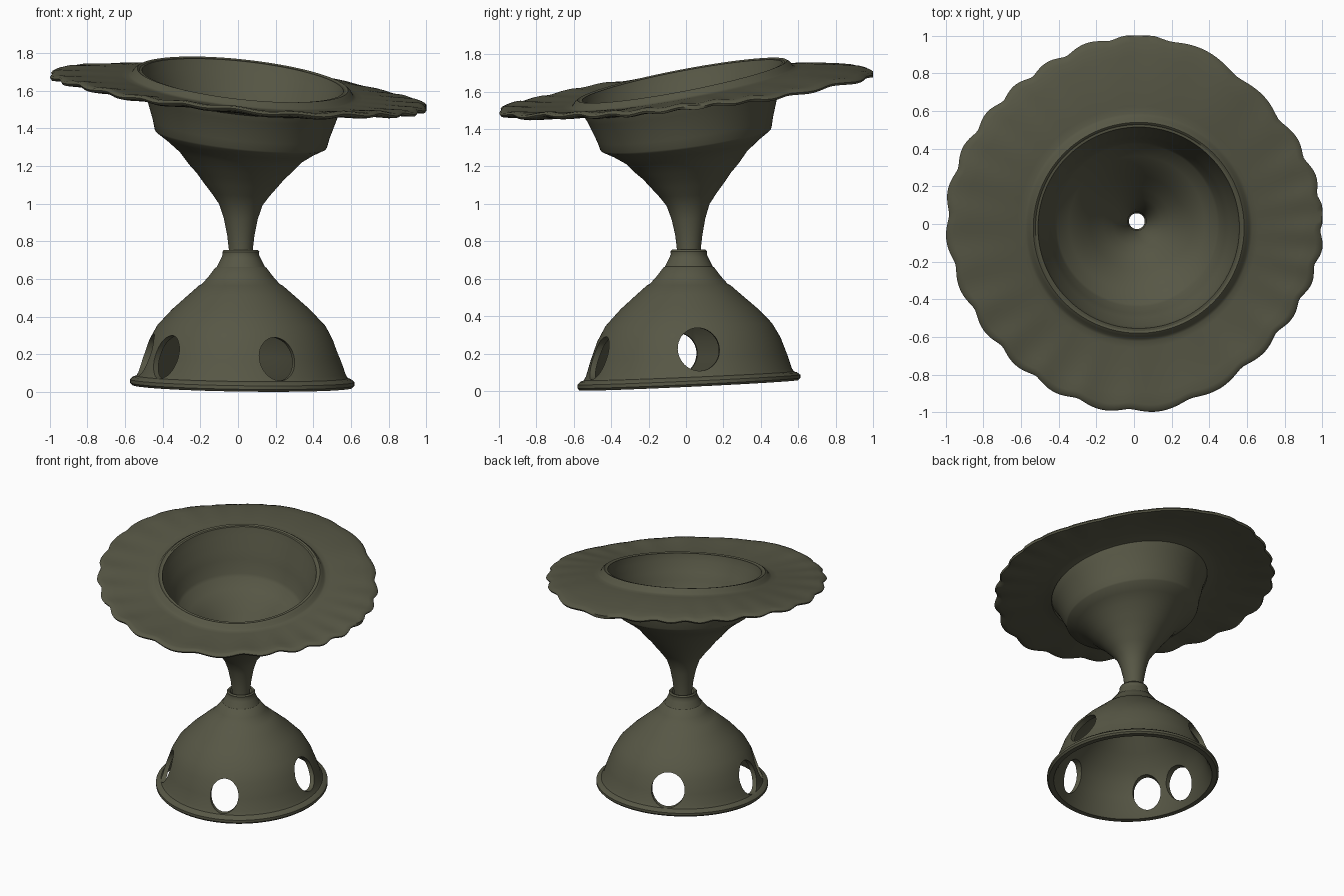
import bpy, bmesh, math
from math import sin, cos, radians, pi
from mathutils import Matrix

olive = bpy.data.materials.new("dark olive clay")
olive.diffuse_color = (0.095, 0.095, 0.06, 1)


def smooth(obj, angle=35):
    bpy.ops.object.select_all(action='DESELECT')
    obj.select_set(True)
    bpy.context.view_layer.objects.active = obj
    bpy.ops.object.shade_smooth_by_angle(angle=radians(angle))


def revolve(name, profile, place, steps=128):
    """Spin a closed (r, z) profile; place(r, z, angle) gives the warped point."""
    bm = bmesh.new()
    rings = []
    for i in range(steps):
        a = 2 * pi * i / steps
        rings.append([bm.verts.new(place(r, z, a)) for r, z in profile])
    n = len(profile)
    for i in range(steps):
        p, q = rings[i], rings[(i + 1) % steps]
        for j in range(n):
            k = (j + 1) % n
            bm.faces.new((p[j], q[j], q[k], p[k]))
    bmesh.ops.recalc_face_normals(bm, faces=bm.faces)
    me = bpy.data.meshes.new(name)
    bm.to_mesh(me)
    bm.free()
    obj = bpy.data.objects.new(name, me)
    bpy.context.collection.objects.link(obj)
    me.materials.append(olive)
    return obj


def ramp(v, lo, hi):
    return max(0.0, min(1.0, (v - lo) / (hi - lo)))


# Base: thin bell with rolled foot, shoulder step and collar, foot slightly tilted
def base_place(r, z, a):
    x, y = r * cos(a), r * sin(a)
    t = 1 - ramp(z, 0.0, 0.55)
    return (x + 0.015 + 0.008 * t, y + 0.015, z + t * (0.05 * y - 0.015 * x))


base_profile = [
    (0.55, 0.03), (0.585, 0.03), (0.596, 0.042), (0.596, 0.06), (0.58, 0.074),
    (0.562, 0.08), (0.55, 0.1), (0.525, 0.18), (0.49, 0.275), (0.445, 0.355),
    (0.365, 0.44), (0.28, 0.515), (0.222, 0.566), (0.208, 0.572), (0.17, 0.615),
    (0.136, 0.66), (0.128, 0.664), (0.105, 0.71), (0.096, 0.73), (0.098, 0.745),
    (0.09, 0.755), (0.078, 0.75), (0.066, 0.72), (0.09, 0.66), (0.19, 0.545),
    (0.33, 0.42), (0.41, 0.335), (0.46, 0.26), (0.495, 0.17), (0.525, 0.08)]
base = revolve("base", base_profile, base_place)

# Oval windows cut through the bell: angle, height, half width
for ang, z, w in [(6, 0.222, 0.112), (113, 0.22, 0.118), (188, 0.195, 0.112),
                  (219, 0.185, 0.098), (292, 0.175, 0.1)]:
    bpy.ops.mesh.primitive_cylinder_add(vertices=40, radius=1, depth=1)
    cutter = bpy.context.object
    a = radians(ang)
    cutter.matrix_world = (Matrix.Translation((0.015 + 0.5 * cos(a), 0.015 + 0.5 * sin(a), z))
                           @ Matrix.Rotation(a, 4, 'Z') @ Matrix.Rotation(pi / 2, 4, 'Y')
                           @ Matrix.Diagonal((0.115, w, 0.5, 1)))
    cutter.hide_render = True
    mod = base.modifiers.new("window", 'BOOLEAN')
    mod.object, mod.operation, mod.solver = cutter, 'DIFFERENCE', 'EXACT'
    bpy.context.view_layer.objects.active = base
    bpy.ops.object.modifier_apply(modifier=mod.name)
    bpy.data.objects.remove(cutter)
smooth(base)


# Funnel: thin bowl on a narrow stem, tilting more the higher it goes
def funnel_place(r, z, a):
    x, y = r * cos(a), r * sin(a)
    t, u = ramp(z, 0.85, 1.345), ramp(z, 1.345, 1.6)
    return (x + 0.015 + 0.01 * u, y + 0.015 * (1 - t) - 0.02 * u,
            z + x * -0.105 * t + y * (0.13 * t + 0.06 * u))


funnel_profile = [
    (0.062, 0.70), (0.064, 0.76), (0.072, 0.83), (0.09, 0.92), (0.115, 0.995),
    (0.155, 1.05), (0.2, 1.105), (0.235, 1.15), (0.275, 1.19), (0.325, 1.25),
    (0.39, 1.3), (0.452, 1.34), (0.458, 1.35), (0.47, 1.4), (0.49, 1.46),
    (0.513, 1.53), (0.545, 1.6), (0.555, 1.655), (0.535, 1.655), (0.522, 1.6),
    (0.485, 1.52), (0.465, 1.46), (0.437, 1.375), (0.425, 1.355), (0.36, 1.31),
    (0.3, 1.26), (0.25, 1.2), (0.18, 1.115), (0.13, 1.06), (0.09, 0.99),
    (0.066, 0.92), (0.05, 0.83), (0.042, 0.70)]
smooth(revolve("funnel", funnel_profile, funnel_place))


# Brim: wide sheet with raised lip, softly scalloped edge and faint ripples
def brim_place(r, z, a):
    t = ramp(r, 0.56, 0.97)
    wave = 12 * a + 1.2 * sin(2 * a + 0.5) + 0.8 * sin(3 * a)
    scallop = math.sqrt(sin(wave) ** 2 + 0.06) - 0.66
    edge = 0.028 * scallop + 0.018 * cos(4 * a + 0.2) + 0.005 * sin(5 * a + 1)
    r += (edge + 0.004) * t * t
    x, y = r * cos(a) + 0.025 * (1 - t), r * sin(a) - 0.02 * (1 - t)
    x, y = max(-1, min(1, x)), max(-1, min(1, y))
    ripple = t * (0.005 * t * cos(2 * wave) + 0.004 * sin(7 * a + 1))
    return (x, y, z + ripple - (0.105 - 0.018 * t) * x + (0.19 - 0.087 * t) * y)


brim_profile = [
    (0.54, 1.635), (0.545, 1.66), (0.56, 1.667), (0.577, 1.655), (0.59, 1.635),
    (0.605, 1.628), (0.64, 1.628), (0.72, 1.626), (0.8, 1.623), (0.88, 1.62),
    (0.94, 1.617), (0.968, 1.609), (0.976, 1.598), (0.968, 1.586), (0.93, 1.584),
    (0.86, 1.588), (0.78, 1.592), (0.7, 1.594), (0.62, 1.594), (0.58, 1.59), (0.54, 1.58)]
smooth(revolve("brim", brim_profile, brim_place, 288), 50)
